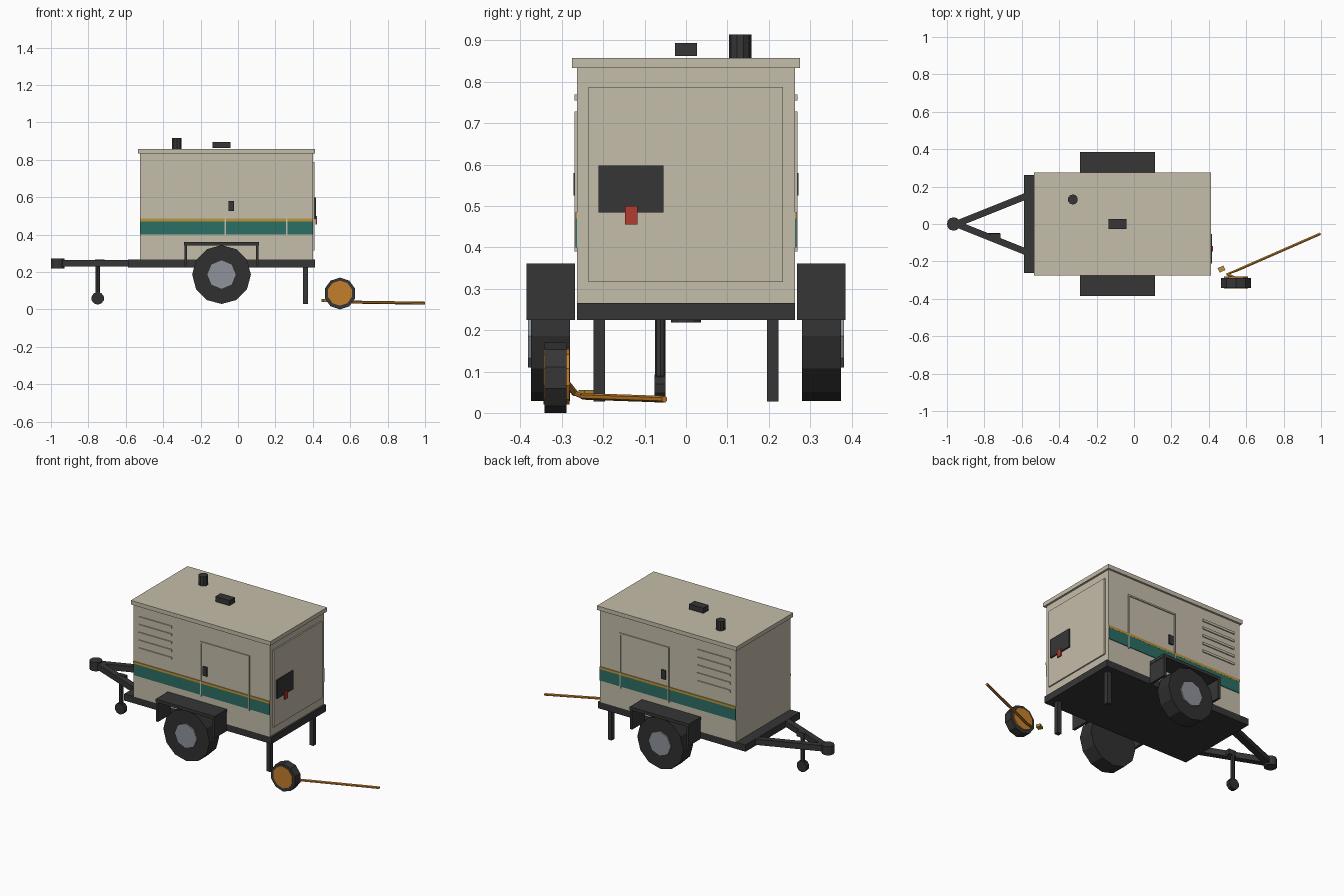
import bpy, bmesh, math
from mathutils import Vector, Matrix

if "Cube" in bpy.data.objects:
    bpy.data.objects.remove(bpy.data.objects["Cube"])


def mat(name, r, g, b):
    """Flat material from 0-255 display values, stored as linear."""
    m = bpy.data.materials.new(name)
    lin = [((c / 255 + 0.055) / 1.055) ** 2.4 for c in (r, g, b)]
    m.diffuse_color = (*lin, 1)
    m.use_nodes = True
    m.node_tree.nodes["Principled BSDF"].inputs["Base Color"].default_value = m.diffuse_color
    return m


TAN = mat("tan_paint", 197, 189, 170)
DARK = mat("charcoal_metal", 54, 54, 55)
RUBBER = mat("black_rubber", 48, 48, 49)
TEAL = mat("teal_stripe", 43, 110, 99)
GOLD = mat("gold_paint", 190, 148, 58)
ORANGE = mat("orange_cable", 196, 126, 44)
GREY = mat("hub_grey", 142, 146, 154)
RED = mat("red_switch", 180, 58, 46)


def finish(name, bm, material):
    bmesh.ops.recalc_face_normals(bm, faces=bm.faces)
    me = bpy.data.meshes.new(name)
    bm.to_mesh(me)
    bm.free()
    me.materials.append(material)
    ob = bpy.data.objects.new(name, me)
    bpy.context.collection.objects.link(ob)
    return ob


def box(name, x, y, z, material):
    """Box from (min, max) pairs."""
    bm = bmesh.new()
    bmesh.ops.create_cube(bm, size=1)
    for v in bm.verts:
        v.co = [sum(p) / 2 + c * (p[1] - p[0]) for p, c in zip((x, y, z), v.co)]
    return finish(name, bm, material)


def side_box(name, x, y, z, material):
    """Box on the front side (y measured outwards) and its mirror at the back."""
    box("front_" + name, x, (-y[1], -y[0]), z, material)
    box("back_" + name, x, y, z, material)


def rod(name, a, b, r, sides, material, spin=0.0):
    """Prism with round or square section from a to b."""
    a, b = Vector(a), Vector(b)
    d = b - a
    bm = bmesh.new()
    bmesh.ops.create_cone(bm, cap_ends=True, segments=sides, radius1=r, radius2=r, depth=d.length)
    rot = d.to_track_quat('Z', 'Y').to_matrix().to_4x4()
    m = Matrix.Translation((a + b) / 2) @ rot @ Matrix.Rotation(spin, 4, 'Z')
    bmesh.ops.transform(bm, matrix=m, verts=bm.verts)
    return finish(name, bm, material)


def disc(name, x, z, y0, y1, r, sides, material):
    """Polygonal disc with its axis along y and a corner at the top and bottom."""
    bm = bmesh.new()
    rings = []
    for y in (y0, y1):
        rings.append([bm.verts.new((x + r * math.sin(2 * math.pi * i / sides), y,
                                    z + r * math.cos(2 * math.pi * i / sides)))
                      for i in range(sides)])
    bm.faces.new(rings[0])
    bm.faces.new(rings[1])
    for i in range(sides):
        j = (i + 1) % sides
        bm.faces.new((rings[0][i], rings[0][j], rings[1][j], rings[1][i]))
    return finish(name, bm, material)


# Chassis, housing and roof
box("chassis", (-0.588, 0.412), (-0.263, 0.263), (0.225, 0.266), DARK)
box("housing", (-0.524, 0.40), (-0.263, 0.263), (0.266, 0.833), TAN)
box("roof", (-0.535, 0.412), (-0.275, 0.275), (0.833, 0.858), TAN)

# Roof fittings
rod("exhaust_stack", (-0.327, 0.131, 0.857), (-0.327, 0.131, 0.915), 0.027, 10, DARK)
box("lifting_block", (-0.136, -0.04), (-0.026, 0.026), (0.862, 0.894), DARK)

# Control end: panel, control box, switch
box("end_panel", (0.399, 0.408), (-0.236, 0.235), (0.316, 0.788), TAN)
box("control_box", (0.407, 0.416), (-0.212, -0.054), (0.484, 0.598), DARK)
box("red_switch", (0.415, 0.422), (-0.147, -0.117), (0.455, 0.50), RED)

# Both long sides: stripes, door trim, handle, louvres
side_box("teal_stripe", (-0.524, 0.40), (0.262, 0.267), (0.40, 0.470), TEAL)
side_box("gold_stripe", (-0.524, 0.40), (0.262, 0.2675), (0.470, 0.485), GOLD)
for tag, x in (("left", -0.067), ("right", 0.26)):
    side_box("door_trim_" + tag, (x - 0.004, x + 0.004), (0.262, 0.269), (0.39, 0.728), TAN)
side_box("door_trim_top", (-0.071, 0.264), (0.262, 0.269), (0.719, 0.728), TAN)
side_box("door_handle", (-0.05, -0.022), (0.262, 0.272), (0.525, 0.58), DARK)
for i in range(5):
    z = 0.762 - 0.048 * i
    side_box(f"louvre_{i + 1}", (-0.486, -0.264), (0.262, 0.269), (z - 0.007, z + 0.007), TAN)

# Wheels with hubs and box-shaped fenders
for tag, s in (("front", -1), ("back", 1)):
    disc(tag + "_tyre", -0.088, 0.186, s * 0.28, s * 0.374, 0.157, 12, RUBBER)
    disc(tag + "_hub", -0.088, 0.186, s * 0.36, s * 0.382, 0.076, 8, GREY)
side_box("fender_top", (-0.289, 0.112), (0.268, 0.386), (0.342, 0.361), DARK)
side_box("fender_left_end", (-0.287, -0.272), (0.268, 0.386), (0.225, 0.343), DARK)
side_box("fender_right_end", (0.095, 0.11), (0.268, 0.386), (0.225, 0.343), DARK)

# Rear support legs
side_box("support_leg", (0.348, 0.375), (0.196, 0.223), (0.028, 0.226), DARK)

# A-frame drawbar and coupler
for tag, s in (("front", -1), ("back", 1)):
    rod(tag + "_drawbar", (-0.95, 0, 0.247), (-0.57, s * 0.152, 0.247), 0.025, 4, DARK, math.pi / 4)
rod("coupler", (-0.964, 0, 0.219), (-0.964, 0, 0.272), 0.036, 12, DARK)

# Jockey wheel
rod("jockey_post", (-0.75, -0.062, 0.06), (-0.75, -0.062, 0.262), 0.013, 8, DARK)
box("jockey_clamp", (-0.765, -0.715), (-0.078, -0.05), (0.235, 0.266), DARK)
disc("jockey_wheel", -0.75, 0.059, -0.076, -0.049, 0.034, 10, RUBBER)

# Cable reel
disc("cable_reel", 0.545, 0.085, -0.342, -0.289, 0.085, 10, DARK)
disc("reel_coil", 0.545, 0.087, -0.344, -0.281, 0.067, 10, ORANGE)

# Loose cable and plug on the ground
rod("cable", (0.545, -0.25, 0.04), (0.997, -0.052, 0.033), 0.008, 6, ORANGE)
rod("cable_tail", (0.535, -0.286, 0.07), (0.498, -0.268, 0.047), 0.008, 6, ORANGE)
rod("cable_link", (0.498, -0.268, 0.047), (0.545, -0.25, 0.04), 0.006, 6, ORANGE)
plug = box("plug", (-0.017, 0.017), (-0.013, 0.013), (-0.008, 0.008), GOLD)
plug.location = (0.468, -0.241, 0.047)
plug.rotation_euler = (0, 0, math.radians(25))
